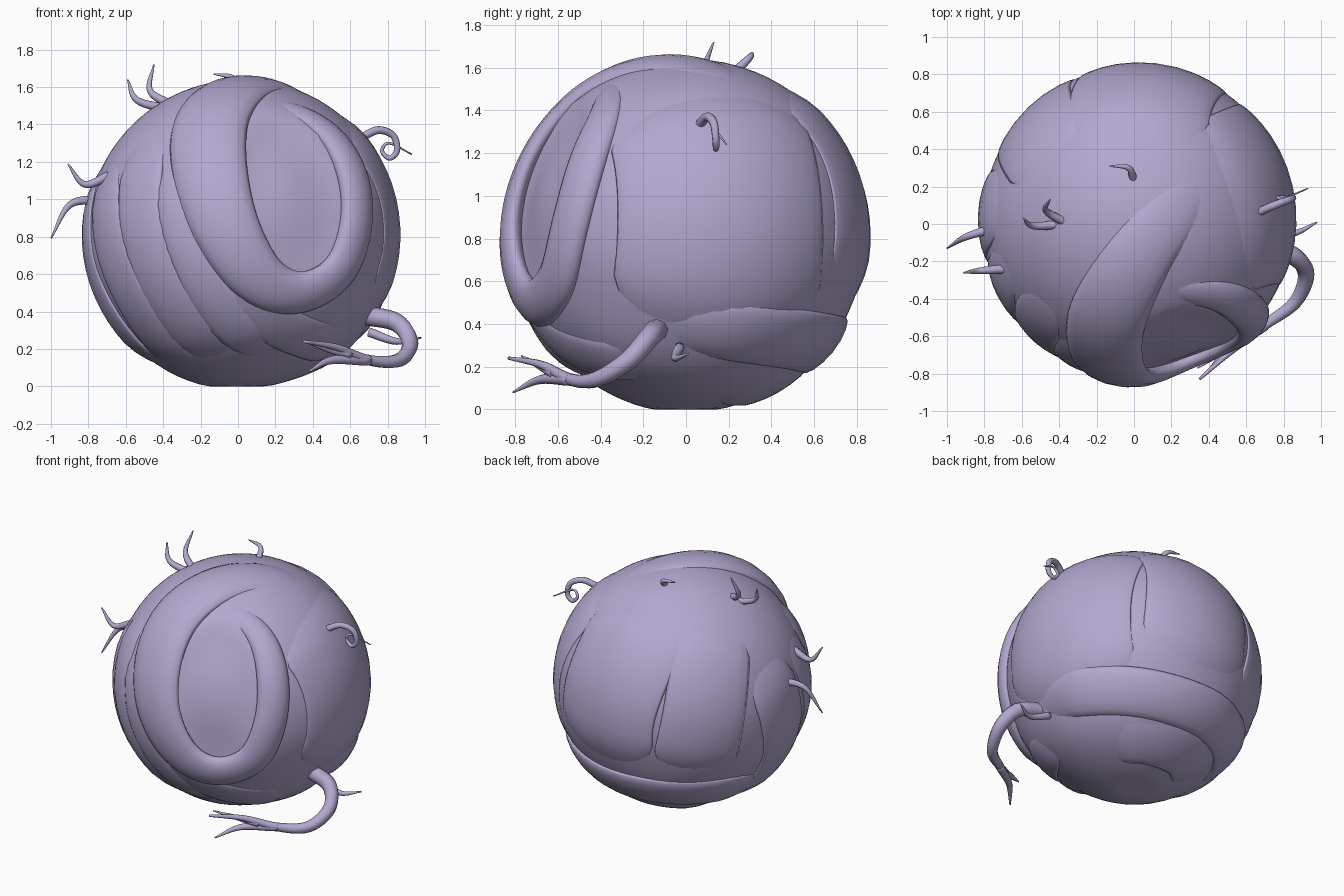
import bpy, bmesh, math
from mathutils import Vector

cube = bpy.data.objects.get("Cube")
if cube:
    bpy.data.objects.remove(cube)

CENTER = Vector((0.01, 0, 0.84))
LAVENDER = (0.45, 0.39, 0.62, 1)

yarn = bpy.data.materials.new("lavender yarn")
yarn.use_nodes = True
yarn.diffuse_color = LAVENDER
shader = yarn.node_tree.nodes["Principled BSDF"]
shader.inputs["Base Color"].default_value = LAVENDER
shader.inputs["Roughness"].default_value = 0.8


def finish(name, bm):
    """Turn a bmesh into a smooth yarn-coloured object."""
    bmesh.ops.recalc_face_normals(bm, faces=bm.faces)
    mesh = bpy.data.meshes.new(name)
    bm.to_mesh(mesh)
    bm.free()
    mesh.materials.append(yarn)
    for poly in mesh.polygons:
        poly.use_smooth = True
    bpy.context.collection.objects.link(bpy.data.objects.new(name, mesh))


def spline(points, steps):
    """Smooth samples passing through all the points."""
    pts = [Vector(p) for p in points]
    pts = [pts[0] * 2 - pts[1]] + pts + [pts[-1] * 2 - pts[-2]]
    samples = []
    for before, start, stop, after in zip(pts, pts[1:], pts[2:], pts[3:]):
        leave, arrive = (stop - before) / 2, (after - start) / 2
        for k in range(steps):
            t = k / steps
            ease = t * t * (3 - 2 * t)
            samples.append(start.lerp(stop, ease) + leave * t * (1 - t) ** 2
                           - arrive * t * t * (1 - t))
    return samples + [pts[-2]]


def tangents(samples):
    """Direction of travel at each sample."""
    ahead = samples[1:] + samples[-1:]
    behind = samples[:1] + samples[:-1]
    return [(a - b).normalized() for a, b in zip(ahead, behind)]


def skin(name, rings):
    """Bridge rings of points into a closed tube."""
    bm = bmesh.new()
    loops = [[bm.verts.new(p) for p in ring] for ring in rings]
    for a, b in zip(loops, loops[1:]):
        for j in range(len(a)):
            bm.faces.new((a[j - 1], a[j], b[j], b[j - 1]))
    bm.faces.new(loops[0])
    bm.faces.new(loops[-1])
    finish(name, bm)


def direction(longitude, latitude):
    """Unit direction in degrees; longitude zero is the front."""
    lon, lat = math.radians(longitude), math.radians(latitude)
    return Vector((math.sin(lon) * math.cos(lat), -math.cos(lon) * math.cos(lat),
                   math.sin(lat)))


def base_radius(d):
    return 0.83 + 0.01 * d.x + 0.015 * d.y - 0.03 * d.z


def place(d, r):
    """Point at radius r along d, resting on the ground at the lowest."""
    p = CENTER + d * r
    p.z = max(0, p.z)
    return p


def band(name, width, height, path, narrow=1, sides=16):
    """Flat strand on the ball, sunk at its ends; narrow scales the far part."""
    dirs = [s.normalized() for s in spline([direction(*p) for p in path], 7)]
    last = len(dirs) - 1
    rings = []
    for i, (d, tangent) in enumerate(zip(dirs, tangents(dirs))):
        side = d.cross(tangent).normalized()
        end = min(1, 4 * min(i, last - i) / last)
        end = end * end * (3 - 2 * end)
        f = min(1, max(0, 3 * i / last - 0.8))
        w = width * (1 + (narrow - 1) * f * f * (3 - 2 * f)) * (0.6 + 0.4 * end)
        ring = []
        for j in range(sides):
            t = math.tau * j / sides
            a = w / 0.83 * math.sin(t)
            u = d * math.cos(a) + side * math.sin(a)
            h = height * (0.3 + 0.7 * end) * math.cos(t) - 0.03 * (1 - end)
            ring.append(place(u, base_radius(u) + h))
        rings.append(ring)
    skin(name, rings)


def tendril(name, radius, path, sides=8):
    """Loose tapering yarn end."""
    samples = spline(path, 6)
    normal = (samples[1] - samples[0]).orthogonal()
    rings = []
    for i, (p, tangent) in enumerate(zip(samples, tangents(samples))):
        normal = (normal - tangent * normal.dot(tangent)).normalized()
        other = tangent.cross(normal)
        r = radius * (1 - 0.85 * (i / (len(samples) - 1)) ** 1.6)
        turns = [math.tau * j / sides for j in range(sides)]
        rings.append([p + (normal * math.cos(t) + other * math.sin(t)) * r for t in turns])
    skin(name, rings)


# Ball core with a hollow inside the front loop and soft ridges underneath
bm = bmesh.new()
bmesh.ops.create_icosphere(bm, subdivisions=5, radius=1)
hollow = direction(21, 14)
across = Vector((0, 0, 1)).cross(hollow).normalized()
upward = hollow.cross(across)
for v in bm.verts:
    d = v.co.normalized()
    r = base_radius(d)
    if d.dot(hollow) > 0:
        e = math.hypot(d.dot(across) / 0.42, d.dot(upward) / 0.6)
        r -= 0.07 * max(0, 1 - e ** 4)
    r += 0.01 * max(0, -d.z) * math.sin(9 * d.z + 3 * d.x + 2 * d.y)
    v.co = place(d, r)
finish("ball_core", bm)

# Large strand crossing the top and looping around the front hollow
band("front_loop", 0.22, 0.06,
     [(135, 35), (120, 66), (10, 78), (-17, 51), (-14, 28), (-6, 2), (7, -18),
      (24, -24), (41, -16), (49, 2), (52, 22), (50, 41), (35, 56), (5, 62)], narrow=0.5)

# Strands fanning down the front and right side
band("left_front_strand", 0.16, 0.02, [(-58, 55), (-43, 10), (-29, -31), (0, -66)])
band("left_outer_strand", 0.16, 0.02, [(-85, 42), (-62, 0), (-50, -35), (-34, -78)])
band("middle_front_strand", 0.13, 0.025, [(-33, 43), (-22, 0), (-7, -33), (32, -56)])
band("lower_front_strand", 0.13, 0.02, [(-7, 0), (10, -32), (42, -45), (85, -45)])
band("right_side_strand", 0.22, 0.025, [(-107, 36), (-93, 0), (-86, -35), (-100, -69)])

# Broad panels on the left side and behind
band("left_panel", 0.52, 0.02, [(95, 64), (103, 28), (103, -10), (100, -48)], sides=32)
band("back_panel", 0.4, 0.02, [(180, 68), (178, 32), (173, 0), (171, -34)], sides=24)
band("back_right_panel", 0.28, 0.015, [(-120, 61), (-132, 25), (-138, -7), (-143, -34)])

# Strands wrapped around the underside
band("lower_back_wrap", 0.16, 0.035,
     [(-59, -50), (-115, -42), (-164, -40), (148, -38), (105, -34), (65, -34)])
band("bottom_wrap", 0.17, 0.012, [(-100, -60), (-156, -60), (150, -60), (100, -60)])

# Thick frayed yarn end at the lower left
tendril("loose_end", 0.052,
        [(0.68, -0.13, 0.38), (0.85, -0.17, 0.34), (0.92, -0.27, 0.23),
         (0.86, -0.42, 0.14), (0.7, -0.54, 0.14), (0.52, -0.68, 0.21), (0.35, -0.83, 0.24)])
tendril("loose_end_lower_fray", 0.03,
        [(0.7, -0.54, 0.14), (0.5, -0.68, 0.14), (0.38, -0.81, 0.08)])
tendril("loose_end_upper_fray", 0.025,
        [(0.6, -0.62, 0.17), (0.48, -0.68, 0.2), (0.34, -0.77, 0.25)])

# Curled fibre: an arch, one turn of a coil, then a straight tip
coil = [(0.81 + 0.04 * math.cos(t), 0.14, 1.26 + 0.04 * math.sin(t))
        for t in (0, -math.pi / 2, -math.pi, -math.pi * 1.5)]
tendril("curled_fibre", 0.022,
        [(0.66, 0.06, 1.33), (0.75, 0.1, 1.37), (0.83, 0.13, 1.34)] + coil
        + [(0.93, 0.19, 1.24)])

# Small stray fibres
tendril("low_side_fibre", 0.025, [(0.7, -0.03, 0.29), (0.85, -0.05, 0.24), (0.98, 0.01, 0.26)])
tendril("top_tall_fibre", 0.025, [(-0.35, 0, 1.5), (-0.47, 0.07, 1.58), (-0.45, 0.13, 1.72)])
tendril("top_outer_fibre", 0.025, [(-0.37, 0, 1.48), (-0.54, -0.01, 1.53), (-0.59, 0.03, 1.64)])
tendril("top_back_fibre", 0.022, [(0, 0.23, 1.58), (-0.03, 0.3, 1.65), (-0.13, 0.31, 1.67)])
tendril("upper_side_fibre", 0.025,
        [(-0.68, -0.24, 1.13), (-0.82, -0.25, 1.08), (-0.91, -0.26, 1.19)])
tendril("lower_side_fibre", 0.025, [(-0.74, -0.02, 1), (-0.9, -0.07, 0.97), (-1, -0.13, 0.79)])
